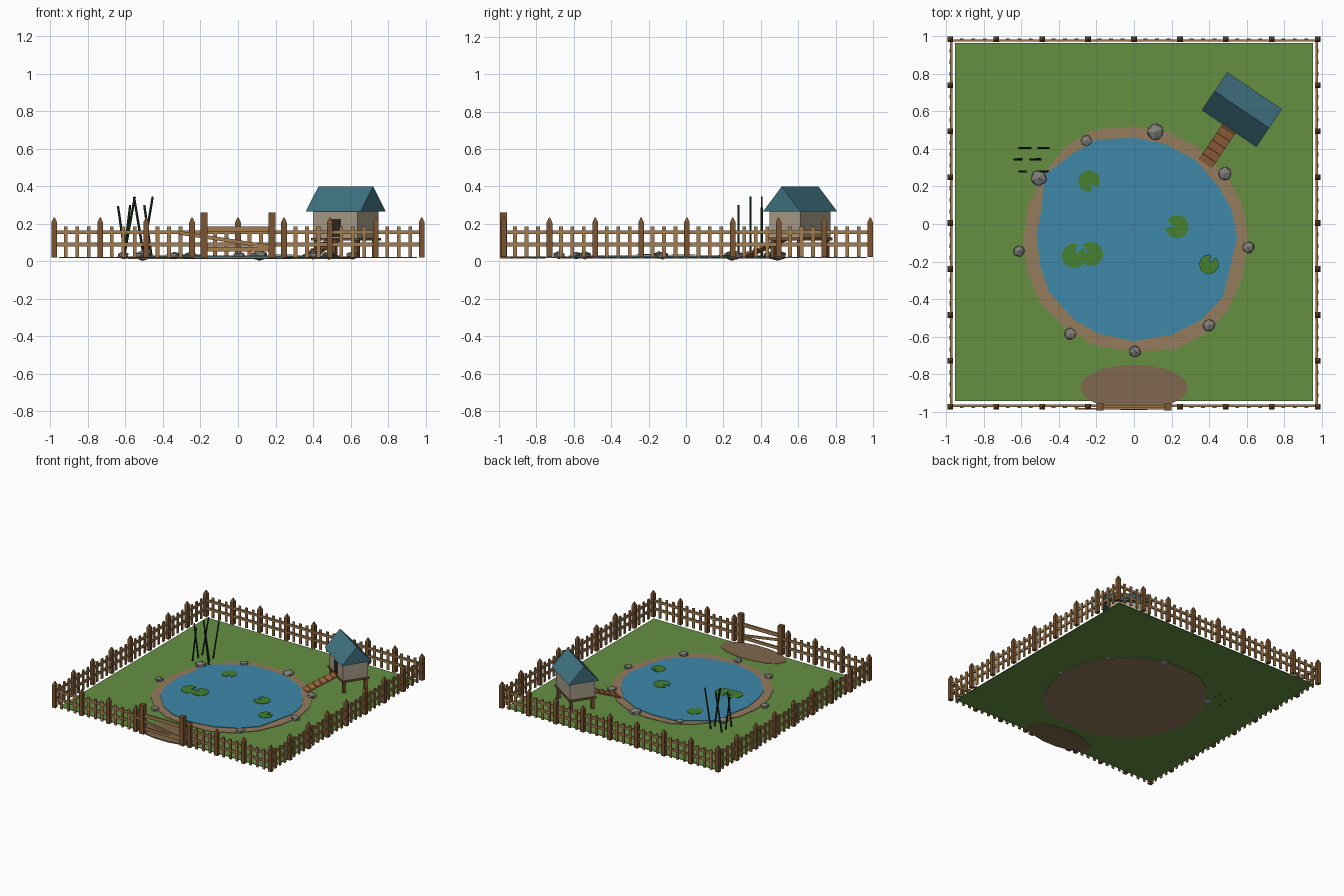
import bpy, bmesh, math, random
from mathutils import Matrix, Vector

if "Cube" in bpy.data.objects:
    bpy.data.objects.remove(bpy.data.objects["Cube"])

random.seed(4)


def material(name, rgb):
    m = bpy.data.materials.new(name)
    m.diffuse_color = (*rgb, 1)
    m.use_nodes = True
    m.node_tree.nodes["Principled BSDF"].inputs["Base Color"].default_value = m.diffuse_color
    return m


GRASS = material("grass", (0.13, 0.28, 0.055))
SAND = material("sand", (0.30, 0.20, 0.11))
EARTH = material("earth", (0.22, 0.14, 0.075))
WATER = material("water", (0.05, 0.25, 0.40))
LEAF = material("leaf", (0.06, 0.22, 0.03))
REED = material("reed", (0.015, 0.04, 0.015))
STONE = material("stone", (0.22, 0.21, 0.20))
POST = material("post_wood", (0.20, 0.09, 0.03))
WOOD = material("picket_wood", (0.36, 0.20, 0.075))
PLANK = material("ramp_wood", (0.34, 0.14, 0.05))
WALL = material("wall", (0.40, 0.34, 0.25))
ROOF = material("roof", (0.05, 0.17, 0.22))
DARK = material("dark", (0.03, 0.02, 0.015))


def finish(name, bm, mat, matrix=None):
    bmesh.ops.recalc_face_normals(bm, faces=bm.faces)
    me = bpy.data.meshes.new(name)
    bm.to_mesh(me)
    bm.free()
    me.materials.append(mat)
    ob = bpy.data.objects.new(name, me)
    bpy.context.collection.objects.link(ob)
    if matrix is not None:
        ob.matrix_world = matrix
    return ob


def box(bm, centre, size, rot=None):
    m = Matrix.Translation(centre) @ (rot or Matrix()) @ Matrix.Diagonal((*size, 1))
    return bmesh.ops.create_cube(bm, size=1, matrix=m)["verts"]


def post(bm, x, y, w, z0, z1, z2):
    # square post with a blunt pyramid tip
    box(bm, (x, y, (z0 + z1) / 2), (w, w, z1 - z0))
    bmesh.ops.create_cone(bm, cap_ends=True, segments=4, radius1=w * 0.707, radius2=w * 0.12,
                          depth=z2 - z1, matrix=Matrix.Translation((x, y, (z1 + z2) / 2))
                          @ Matrix.Rotation(math.pi / 4, 4, 'Z'))


def slab(name, pts, z0, z1, mat):
    # flat outline raised to a thin slab
    bm = bmesh.new()
    face = bm.faces.new([bm.verts.new((x, y, z0)) for x, y in pts])
    top = bmesh.ops.extrude_face_region(bm, geom=[face])["geom"]
    bmesh.ops.translate(bm, vec=(0, 0, z1 - z0),
                        verts=[v for v in top if isinstance(v, bmesh.types.BMVert)])
    return finish(name, bm, mat)


# ground, path patch and pond
slab("ground", [(-.955, -.945), (.955, -.945), (.955, .965), (-.955, .965)], .018, .023, GRASS)
slab("gate_path", [(.29 * math.cos(a), -.872 + .123 * math.sin(a))
                   for a in (math.tau * (i + .5) / 14 + math.pi / 2 for i in range(14))],
     .016, .026, EARTH)
slab("pond_shore", [(0, .52), (.18, .49), (.34, .41), (.5, .25), (.58, .1), (.61, -.08), (.58, -.28),
                    (.5, -.46), (.39, -.58), (.22, -.67), (0, -.68), (-.2, -.65), (-.36, -.56),
                    (-.5, -.42), (-.57, -.25), (-.59, -.08), (-.565, .1), (-.47, .28),
                    (-.36, .42), (-.21, .505)], .014, .027, SAND)
slab("pond_water", [(0, .46), (.16, .43), (.33, .34), (.45, .2), (.52, .08), (.55, -.07), (.515, -.22),
                    (.475, -.39), (.36, -.51), (.2, -.59), (0, -.625), (-.19, -.585), (-.32, -.51),
                    (-.455, -.36), (-.5, -.22), (-.52, -.06), (-.49, .1), (-.48, .26),
                    (-.32, .38), (-.2, .45)], .024, .031, WATER)

# lily pads: notched discs
for i, (x, y, r, a) in enumerate([(-.24, .23, .058, -1.0), (.23, -.015, .063, 2.9), (-.23, -.16, .066, 2.6),
                                  (-.32, -.17, .066, 1.0), (.4, -.215, .053, 1.1)]):
    rim = [(x + r * math.cos(a + .3 + k * (math.tau - .6) / 10),
            y + r * math.sin(a + .3 + k * (math.tau - .6) / 10)) for k in range(11)]
    hub = (x + .2 * r * math.cos(a), y + .2 * r * math.sin(a))
    slab(f"lily_pad_{i}", [hub] + rim, .032 + .001 * i, .035 + .001 * i, LEAF)

# shore stones
for i, (x, y, r) in enumerate([(-.255, .445, .034), (.115, .49, .05), (.485, .27, .04), (.61, -.125, .037),
                               (.4, -.54, .038), (.005, -.68, .037), (-.34, -.585, .035),
                               (-.615, -.145, .035), (-.51, .245, .05)]):
    bm = bmesh.new()
    bmesh.ops.create_icosphere(bm, subdivisions=1, radius=1)
    for v in bm.verts:
        v.co *= random.uniform(.88, 1.06)
    z = .03 if r > .045 else .032
    finish(f"stone_{i}", bm, STONE, Matrix.Translation((x, y, z))
           @ Matrix.Rotation(random.uniform(0, 6), 4, 'Z') @ Matrix.Diagonal((r, r, .6 * r, 1)))

# reeds leaning sideways
bm = bmesh.new()
for y, xb, xt, z in [(.405, -.61, -.55, .345), (.405, -.51, -.455, .345), (.345, -.6, -.64, .295),
                     (.345, -.5, -.555, .345), (.28, -.61, -.575, .3), (.28, -.46, -.5, .3)]:
    a, b = Vector((xb, y, .015)), Vector((xt, y, z))
    rot = (b - a).to_track_quat('Z', 'Y').to_matrix().to_4x4()
    bmesh.ops.create_cone(bm, cap_ends=True, segments=6, radius1=.007, radius2=.006,
                          depth=(b - a).length, matrix=Matrix.Translation((a + b) / 2) @ rot)
finish("reeds", bm, REED)

# fence: four runs round a square, the front one open for the gate
H, STEP = .98, .245
posts, pickets, rails = bmesh.new(), bmesh.new(), bmesh.new()
for side in range(4):
    new_p, new_k, new_r = bmesh.new(), bmesh.new(), bmesh.new()
    front = side == 0
    for i in range(32):
        x = -H + i * STEP / 4
        if front and abs(x) < .2:
            continue
        if i % 4 == 0:
            post(new_p, x, -H, .03, .022, .208, .235)
        else:
            box(new_k, (x, -H, .104), (.02, .01, .164))
    for z in (.09, .155):
        for x0, x1 in ([(-H, -.18), (.18, H)] if front else [(-H, H)]):
            box(new_r, ((x0 + x1) / 2, -H + .006, z), (x1 - x0, .012, .02))
    m = Matrix.Translation((0, .005, 0)) @ Matrix.Rotation(side * math.pi / 2, 4, 'Z')
    for src, dst in ((new_p, posts), (new_k, pickets), (new_r, rails)):
        src.transform(m)
        tmp = bpy.data.meshes.new("tmp")
        src.to_mesh(tmp)
        dst.from_mesh(tmp)
        src.free()
        bpy.data.meshes.remove(tmp)
finish("fence_posts", posts, POST)
finish("fence_pickets", pickets, WOOD)
finish("fence_rails", rails, WOOD)

# gate with two tall posts, rails and a long brace
bm = bmesh.new()
for s in (-1, 1):
    box(bm, (s * .182, -.975, .141), (.038, .038, .238))
finish("gate_posts", bm, POST)
bm = bmesh.new()
for z, h in ((.172, .03), (.065, .024)):
    box(bm, (0, -.975, z), (.33, .012, h))
box(bm, (-.07, -.984, .115), (.49, .008, .02), Matrix.Rotation(math.radians(8.7), 4, 'Y'))
finish("gate", bm, WOOD)

# duck house, built locally with its door facing -y
HOUSE = Matrix.Translation((.575, .61, 0)) @ Matrix.Rotation(math.radians(-34), 4, 'Z')
bm = bmesh.new()
box(bm, (0, 0, .2), (.288, .2, .15))
finish("house_walls", bm, WALL, HOUSE)
bm = bmesh.new()
box(bm, (0, 0, .119), (.305, .215, .014))
for sx in (-1, 1):
    for sy in (-1, 1):
        box(bm, (sx * .13, sy * .085, .068), (.022, .022, .096))
finish("house_floor_and_legs", bm, POST, HOUSE)
bm = bmesh.new()
box(bm, (0, -.1, .178), (.064, .006, .096))
finish("house_doorway", bm, DARK, HOUSE)

# roof: triangular prism with the ridge along x
bm = bmesh.new()
end = bm.faces.new([bm.verts.new((-.176, y, z)) for y, z in ((-.122, .265), (.122, .265), (0, .4))])
geom = bmesh.ops.extrude_face_region(bm, geom=[end])["geom"]
bmesh.ops.translate(bm, vec=(.352, 0, 0), verts=[v for v in geom if isinstance(v, bmesh.types.BMVert)])
finish("house_roof", bm, ROOF, HOUSE)

# ramp with cleats
slope = math.atan2(.09, .245)
rot = Matrix.Rotation(slope, 4, 'X')
bm = bmesh.new()
box(bm, (0, -.225, .073), (.085, .261, .01), rot)
for k in range(5):
    t = (k - 2) * .048
    box(bm, (0, -.225 + t * math.cos(slope), .081 + t * math.sin(slope)), (.085, .008, .008), rot)
finish("ramp", bm, PLANK, HOUSE)
